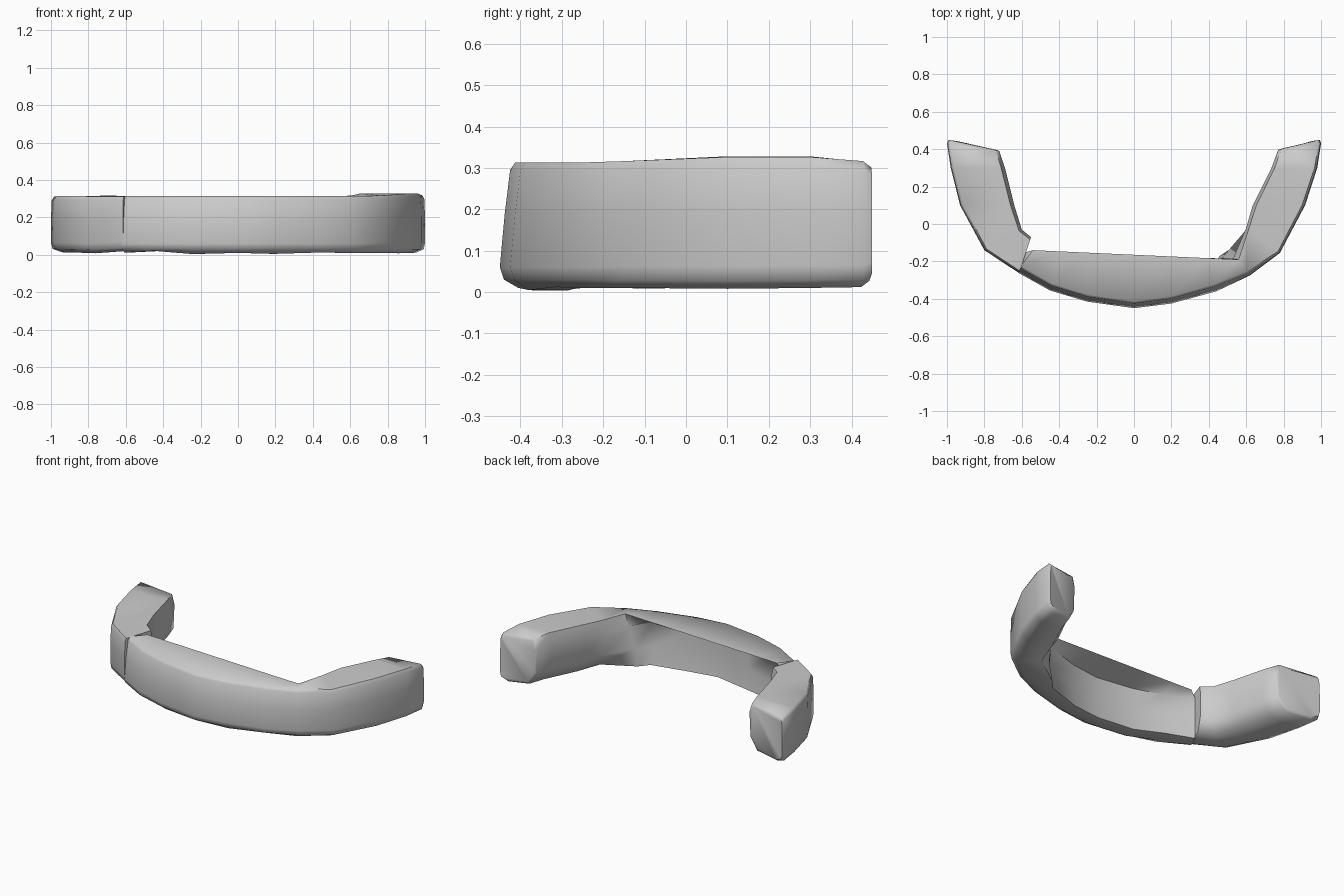
import bpy, bmesh
from mathutils import Vector

if "Cube" in bpy.data.objects:
    bpy.data.objects.remove(bpy.data.objects["Cube"])


def loft(name, rings):
    bm = bmesh.new()
    vs = [[bm.verts.new(p) for p in r] for r in rings]
    n = len(vs[0])
    for a, b in zip(vs, vs[1:]):
        for i in range(n):
            j = (i + 1) % n
            bm.faces.new((a[i], a[j], b[j], b[i]))
    bm.faces.new(vs[0])
    bm.faces.new(vs[-1])
    bmesh.ops.triangulate(bm, faces=[f for f in bm.faces if len(f.verts) > 4])
    bmesh.ops.recalc_face_normals(bm, faces=bm.faces)
    me = bpy.data.meshes.new(name)
    bm.to_mesh(me)
    bm.free()
    ob = bpy.data.objects.new(name, me)
    bpy.context.collection.objects.link(ob)
    bpy.context.view_layer.objects.active = ob
    ob.select_set(True)
    bpy.ops.object.shade_smooth_by_angle(angle=1.0)
    ob.select_set(False)


# Arm cross-section (t from outer to inner side, height fraction)
ARM = [(.0, .17), (0, .6), (.015, .93), (.06, .995), (.93, 1), (1, .8),
       (.97, .28), (.78, .04), (.2, 0), (.03, .06)]


def arm_ring(outer, inner, lo, hi):
    o, i = Vector(outer), Vector(inner)
    return [Vector((*o.lerp(i, t), lo + (hi - lo) * h)) for t, h in ARM]


def end_ring(base):
    # rounded arm end, outer corner reaching furthest back
    c = sum(base, Vector()) / len(base)
    return [Vector((c.x + (p.x - c.x) * .93, p.y + (.02 if abs(p.x) > .88 else .006),
                    c.z + (p.z - c.z) * .9)) for p in base]


# Front band: curved outer wall, straight top lip overhanging a curved inner wall
outer = [(-.62, -.26), (-.45, -.355), (-.25, -.415), (0, -.45), (.2, -.425), (.44, -.36)]
inner_x = [-.54, -.4, -.22, 0, .19, .39]
low = [.012, .02, .004, .01, .005, .012]
band = []
for (x, y), ix, lo in zip(outer, inner_x, low):
    lip = -.14 - .05 * (ix + .54) / 1.1
    k = .93
    band.append([Vector(p) for p in (
        (x, y, .06), (x * .995, y + .012, .19), (x * .985, y + .025, .295),
        (x * .975, y + .037, .313), (ix, lip, .312),
        (x * k, min(y + .12, lip - .01), .275), (x * k, min(y + .115, lip - .01), .13),
        (x * k, min(y + .13, lip - .01), lo), (x * .98, y + .045, lo), (x, y + .01, .03))])
# Corner where the band turns into the right arm, with a lower inner fillet
corner = [(.62, -.275, .06), (.62, -.272, .19), (.61, -.265, .295), (.6, -.255, .313),
          (.56, -.19, .313), (.53, -.185, .24), (.48, -.17, .12), (.46, -.17, .012),
          (.59, -.25, .01), (.615, -.27, .03)]
right = [((.78, -.155), (.6, -.02), .01, .318), ((.915, .1), (.635, .1), .008, .328),
         ((.98, .3), (.735, .3), .01, .328), ((1, .43), (.77, .395), .012, .318)]
arm = [arm_ring(*r) for r in right]
loft("front_band_and_right_arm", band + [[Vector(p) for p in corner]] + arm + [end_ring(arm[-1])])

# Separate left arm, set against the band's left end
left = [((-.615, -.262), (-.55, -.07), .02, .312), ((-.8, -.14), (-.6, -.03), .008, .314),
        ((-.93, .1), (-.64, .1), .012, .316), ((-.98, .3), (-.69, .3), .012, .315),
        ((-1, .43), (-.72, .39), .014, .312)]
arm = [arm_ring(*r) for r in left]
loft("left_arm", arm + [end_ring(arm[-1])])
